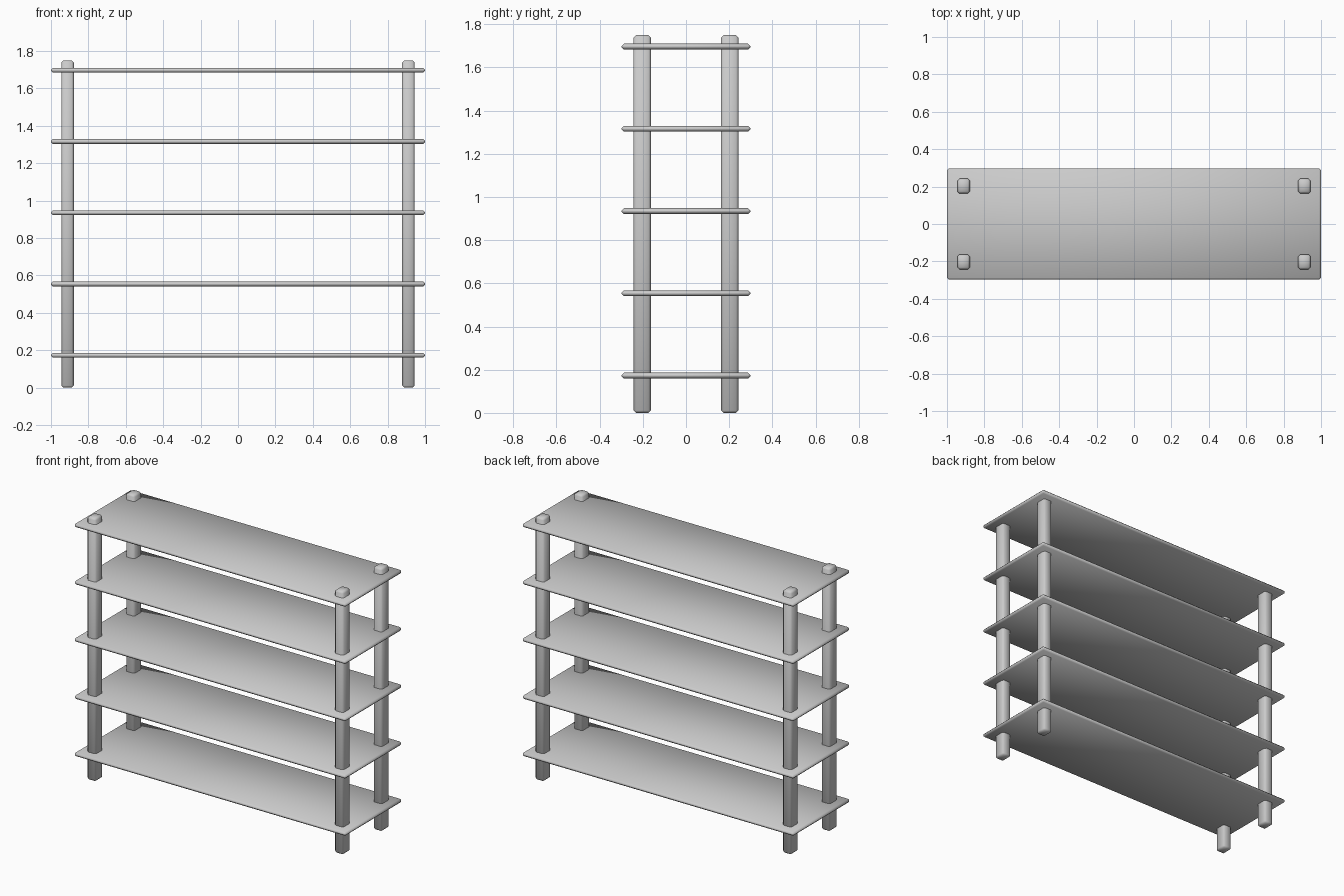
import bpy
import bmesh
from mathutils import Matrix

cube = bpy.data.objects.get("Cube")
if cube:
    bpy.data.objects.remove(cube, do_unlink=True)

# Single grey finish
grey = bpy.data.materials.new("light grey")
grey.use_nodes = True
colour = (0.6, 0.6, 0.6, 1)
grey.diffuse_color = colour
grey.node_tree.nodes["Principled BSDF"].inputs["Base Color"].default_value = colour


def chamfered_box(name, size, location, chamfer):
    """Box with one-segment chamfers and fully smooth shading."""
    bm = bmesh.new()
    bmesh.ops.create_cube(bm, size=1, matrix=Matrix.Diagonal((*size, 1)))
    bmesh.ops.bevel(bm, geom=bm.edges[:], offset=chamfer, segments=1,
                    affect='EDGES', profile=0.5)
    for face in bm.faces:
        face.smooth = True
    mesh = bpy.data.meshes.new(name)
    bm.to_mesh(mesh)
    bm.free()
    mesh.materials.append(grey)
    obj = bpy.data.objects.new(name, mesh)
    obj.location = location
    bpy.context.collection.objects.link(obj)
    return obj


# Corner posts
HEIGHT = 1.75
for side, sx in (("left", 1), ("right", -1)):
    for end, sy in (("front", -1), ("back", 1)):
        chamfered_box(f"{end}_{side}_post", (0.066, 0.08, HEIGHT),
                      (sx * 0.911, sy * 0.203, HEIGHT / 2), 0.011)

# Evenly spaced shelves
for i in range(5):
    chamfered_box(f"shelf_{i + 1}", (2.0, 0.596, 0.026),
                  (0, 0, 0.173 + i * 0.381), 0.010)
